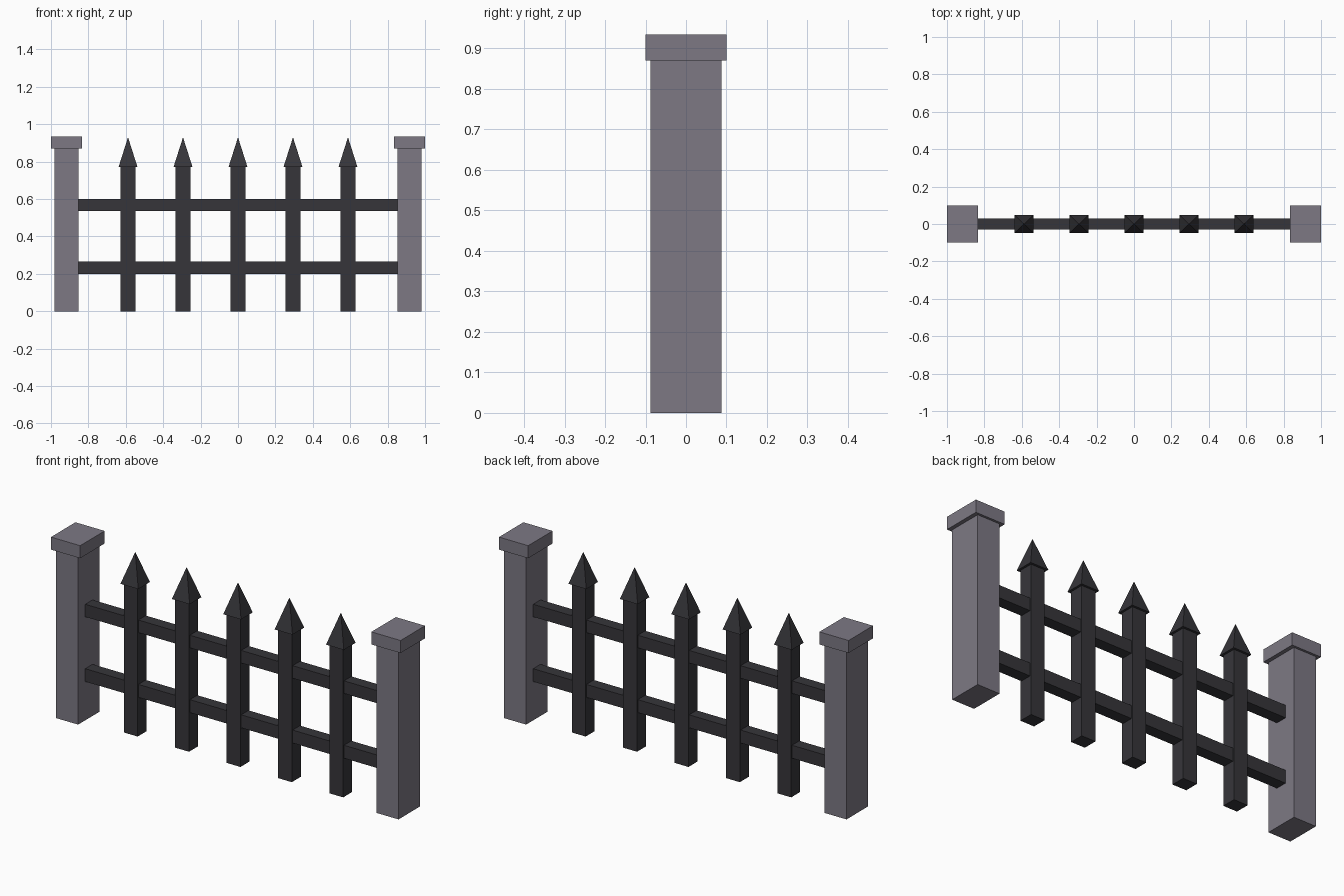
import bpy, bmesh, math
from mathutils import Matrix

cube = bpy.data.objects.get("Cube")
if cube:
    bpy.data.objects.remove(cube, do_unlink=True)


def material(name, rgb):
    mat = bpy.data.materials.new(name)
    mat.use_nodes = True
    mat.diffuse_color = (*rgb, 1)
    mat.node_tree.nodes["Principled BSDF"].inputs["Base Color"].default_value = (*rgb, 1)
    return mat


stone = material("grey stone", (0.205, 0.191, 0.231))
iron = material("dark iron", (0.037, 0.036, 0.042))


def finish(name, bm, mat):
    mesh = bpy.data.meshes.new(name)
    bm.to_mesh(mesh)
    bm.free()
    mesh.materials.append(mat)
    obj = bpy.data.objects.new(name, mesh)
    bpy.context.scene.collection.objects.link(obj)


def box(name, x, width, depth, bottom, top, mat):
    bm = bmesh.new()
    place = Matrix.Translation((x, 0, (bottom + top) / 2))
    bmesh.ops.create_cube(bm, size=1, matrix=place @ Matrix.Diagonal((width, depth, top - bottom, 1)))
    finish(name, bm, mat)


def spike(name, x, width, depth, bottom, top, mat):
    # Four-sided pyramid turned so its base edges follow the axes
    bm = bmesh.new()
    place = Matrix.Translation((x, 0, (bottom + top) / 2))
    scale = Matrix.Diagonal((width, depth, top - bottom, 1))
    turn = Matrix.Rotation(math.pi / 4, 4, "Z")
    bmesh.ops.create_cone(bm, cap_ends=True, segments=4, radius1=math.sqrt(0.5),
                          radius2=0, depth=1, matrix=place @ scale @ turn)
    bmesh.ops.remove_doubles(bm, verts=bm.verts, dist=0.0001)
    finish(name, bm, mat)


# Stone end posts with flat caps
for side, sign in (("right", -1), ("left", 1)):
    x = sign * 0.9165
    box(side + "_post", x, 0.127, 0.176, 0, 0.87, stone)
    box(side + "_post_cap", x, 0.167, 0.2, 0.87, 0.935, stone)

# Horizontal rails running between the posts
for name, bottom, top in (("lower_rail", 0.2, 0.267), ("upper_rail", 0.535, 0.6)):
    box(name, 0, 1.72, 0.06, bottom, top, iron)

# Pickets with pointed tips
for i in range(5):
    x = (i - 2) * 0.294
    box(f"picket_{i + 1}", x, 0.079, 0.073, 0, 0.77, iron)
    spike(f"picket_tip_{i + 1}", x, 0.102, 0.096, 0.77, 0.93, iron)
